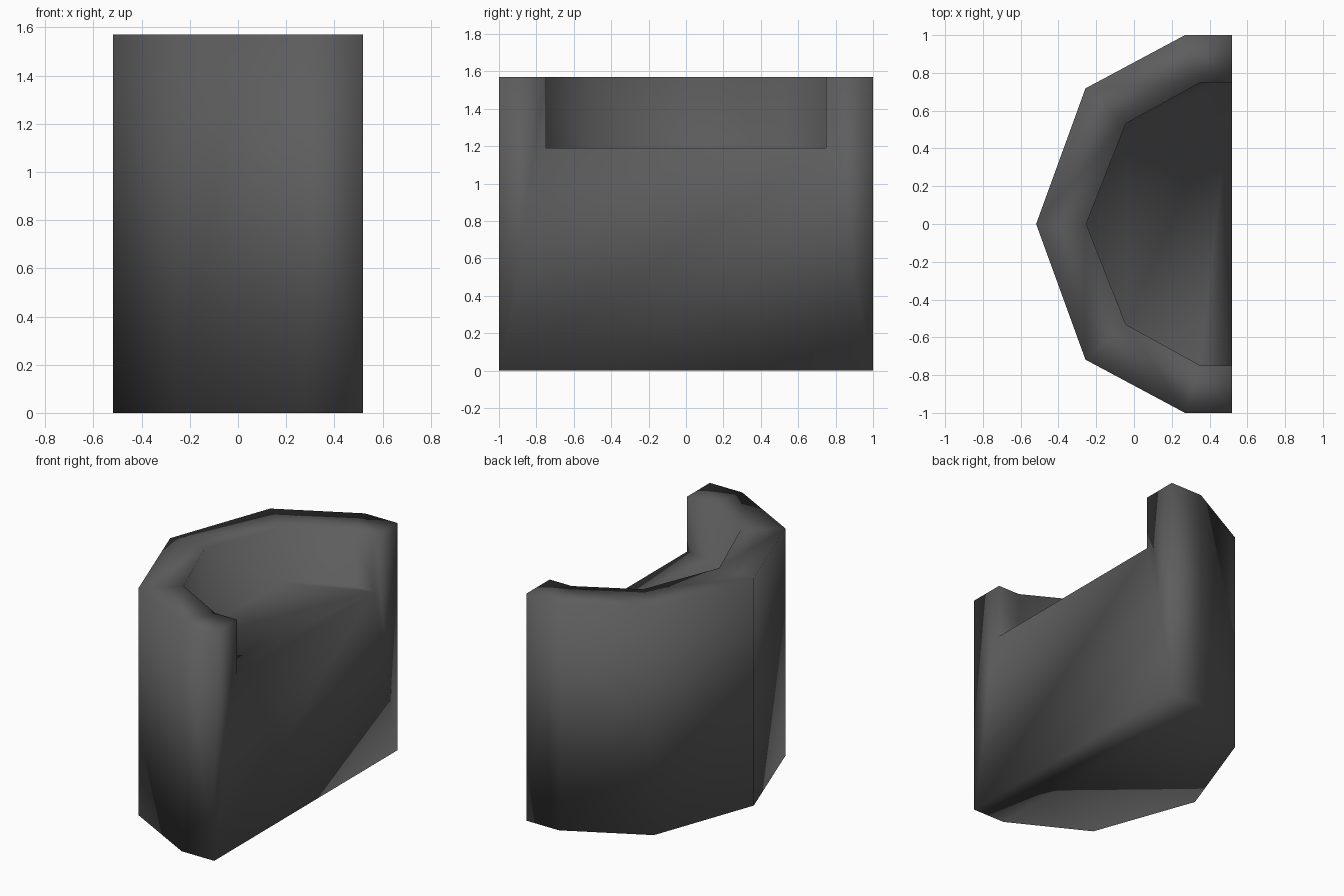
import bpy
import bmesh

default = bpy.data.objects.get("Cube")
if default:
    bpy.data.objects.remove(default, do_unlink=True)

TOP, SEAT = 1.57, 1.19


def mirrored(half):
    """Complete a plan profile, given from one front end to the middle of the back."""
    return half + [(x, -y) for x, y in reversed(half[:-1])]


# Plan profiles of the shell: both run from the front end round the back
outer = mirrored([(0.518, -1), (0.27, -1), (-0.257, -0.718), (-0.518, 0)])
inner = mirrored([(0.518, -0.748), (0.35, -0.748), (-0.043, -0.532), (-0.253, 0)])

material = bpy.data.materials.new("dark_grey")
material.use_nodes = True
colour = (0.11, 0.11, 0.11, 1)
material.diffuse_color = colour
shader = next(n for n in material.node_tree.nodes if n.type == "BSDF_PRINCIPLED")
shader.inputs["Base Color"].default_value = colour
shader.inputs["Roughness"].default_value = 0.8

bm = bmesh.new()


def ring(profile, z):
    return [bm.verts.new((x, y, z)) for x, y in profile]


def bridge(a, b):
    for i in range(len(a) - 1):
        bm.faces.new((a[i], a[i + 1], b[i + 1], b[i]))


base, rim_out = ring(outer, 0), ring(outer, TOP)
rim_in, seat = ring(inner, TOP), ring(inner, SEAT)

# Outer wall, flat rim and inner wall
bridge(base, rim_out)
bridge(rim_out, rim_in)
bridge(rim_in, seat)

# Seat and underside
bm.faces.new(seat)
bm.faces.new(base)

# Front panel and the two arm ends
bm.faces.new((base[0], base[-1], seat[-1], seat[0]))
for end in (0, -1):
    bm.faces.new((base[end], rim_out[end], rim_in[end], seat[end]))

bmesh.ops.recalc_face_normals(bm, faces=bm.faces)
for face in bm.faces:
    face.smooth = True

mesh = bpy.data.meshes.new("tub_armchair")
bm.to_mesh(mesh)
bm.free()
mesh.materials.append(material)
chair = bpy.data.objects.new("tub_armchair", mesh)
bpy.context.collection.objects.link(chair)
